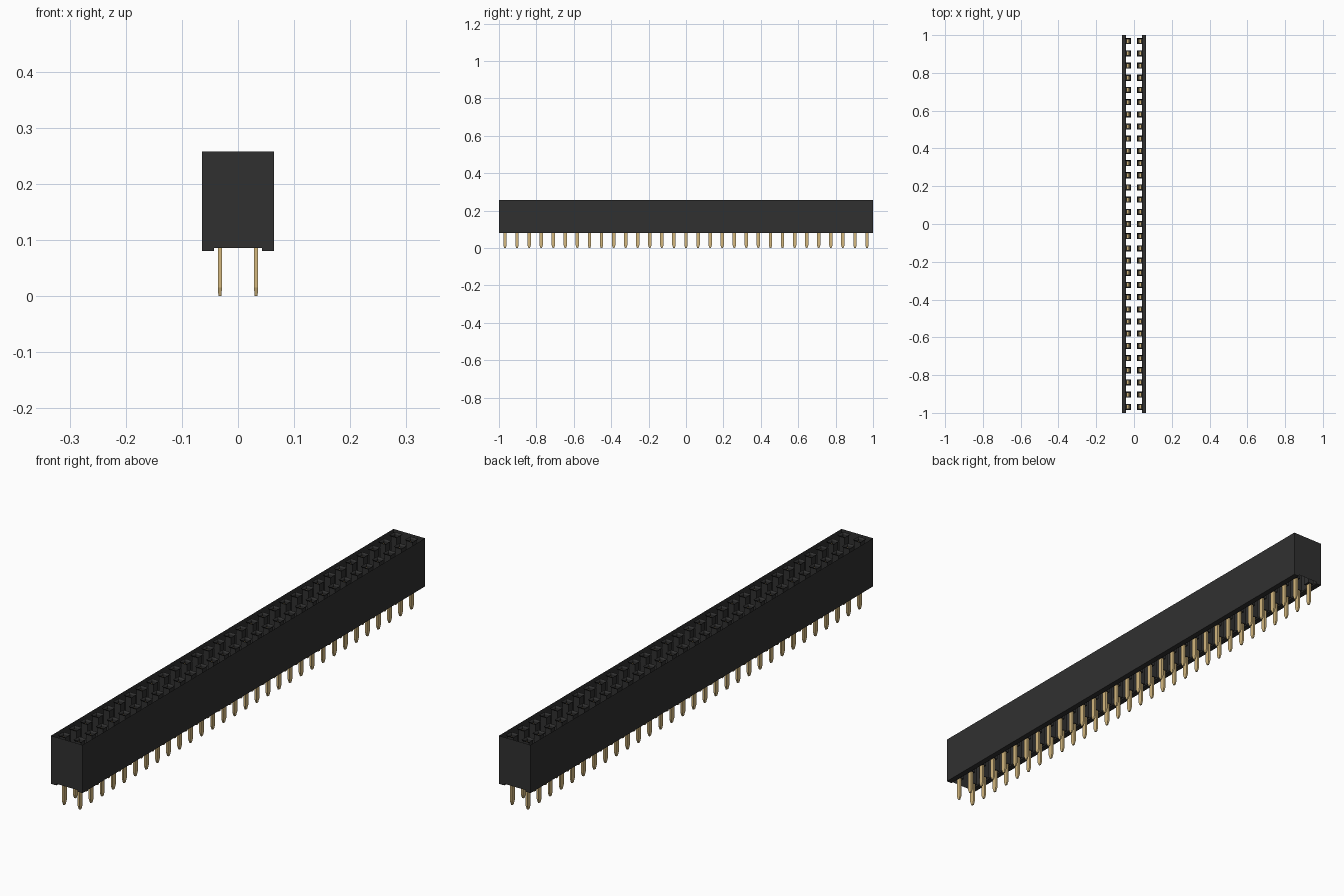
import bpy

cube = bpy.data.objects.get("Cube")
if cube:
    bpy.data.objects.remove(cube)

PINS = 31
PITCH = 2 / PINS
HALF_W, HALF_L = PITCH, 1.0
ROW_X = PITCH / 2
BOTTOM, RECESS, TOP = 0.08, 0.086, 0.258
RAIL_X = 0.043


def material(name, color):
    m = bpy.data.materials.new(name)
    m.use_nodes = True
    rgba = (*color, 1)
    m.diffuse_color = rgba
    m.node_tree.nodes["Principled BSDF"].inputs["Base Color"].default_value = rgba
    return m


black = material("black plastic", (0.03, 0.03, 0.03))
gold = material("pale gold", (0.66, 0.48, 0.21))


def build(name, verts, faces, mat):
    mesh = bpy.data.meshes.new(name)
    mesh.from_pydata(verts, [], faces)
    mesh.materials.append(mat)
    obj = bpy.data.objects.new(name, mesh)
    bpy.context.collection.objects.link(obj)
    return obj


def loft(sections, cap_start=False, cap_end=False):
    """Join rectangles given as (x, y, half width, half depth, z)."""
    verts, faces = [], []
    for x, y, hx, hy, z in sections:
        verts += [(x - hx, y - hy, z), (x + hx, y - hy, z),
                  (x + hx, y + hy, z), (x - hx, y + hy, z)]
    for s in range(len(sections) - 1):
        for i in range(4):
            a, b = s * 4 + i, s * 4 + (i + 1) % 4
            faces.append((a, b, b + 4, a + 4))
    if cap_start:
        faces.append((3, 2, 1, 0))
    if cap_end:
        n = len(verts)
        faces.append((n - 4, n - 3, n - 2, n - 1))
    return verts, faces


def repeat_parts(name, parts, mat):
    """Copy the part geometry to every position in both rows."""
    verts, faces = [], []
    for side in (-1, 1):
        for i in range(PINS):
            cx, cy = side * ROW_X, (i - (PINS - 1) / 2) * PITCH
            for pv, pf in parts:
                base = len(verts)
                verts += [(cx + side * x, cy + y, z) for x, y, z in pv]
                for f in pf:
                    f = f if side > 0 else f[::-1]
                    faces.append(tuple(base + k for k in f))
    return build(name, verts, faces, mat)


# Housing: open shell with side walls, foot rails and notched end walls
profile = [(-HALF_W, TOP), (-HALF_W, BOTTOM), (-RAIL_X, BOTTOM), (-RAIL_X, RECESS),
           (RAIL_X, RECESS), (RAIL_X, BOTTOM), (HALF_W, BOTTOM), (HALF_W, TOP)]
n = len(profile)
shell_verts = [(x, y, z) for y in (-HALF_L, HALF_L) for x, z in profile]
shell_faces = [tuple(range(n)), tuple(reversed(range(n, 2 * n)))]
for i in range(n - 1):
    if i != 3:  # the recessed floor stays open
        shell_faces.append((i, i + n, i + n + 1, i + 1))
build("housing", shell_verts, shell_faces, black)

# Square sockets with a chamfered mouth and closed floor
socket = loft([(0, 0, 0.012, 0.012, RECESS),
               (0, 0, 0.012, 0.012, TOP - 0.006),
               (0, 0, 0.016, 0.016, TOP)], cap_start=True)
repeat_parts("sockets", [socket], black)

# Flat solder pins with tapered tips
pin = loft([(0, 0, 0.0025, 0.004, 0),
            (0, 0, 0.0038, 0.009, 0.015),
            (0, 0, 0.0038, 0.009, RECESS + 0.004)], True, True)
repeat_parts("solder_pins", [pin], gold)

# Paired spring leaves inside each socket
leaves = [loft([(s * 0.009, 0, 0.0015, 0.008, RECESS + 0.002),
                (s * 0.006, 0, 0.0015, 0.008, TOP - 0.035),
                (s * 0.009, 0, 0.0015, 0.008, TOP - 0.012)], True, True)
          for s in (-1, 1)]
repeat_parts("contact_leaves", leaves, gold)
